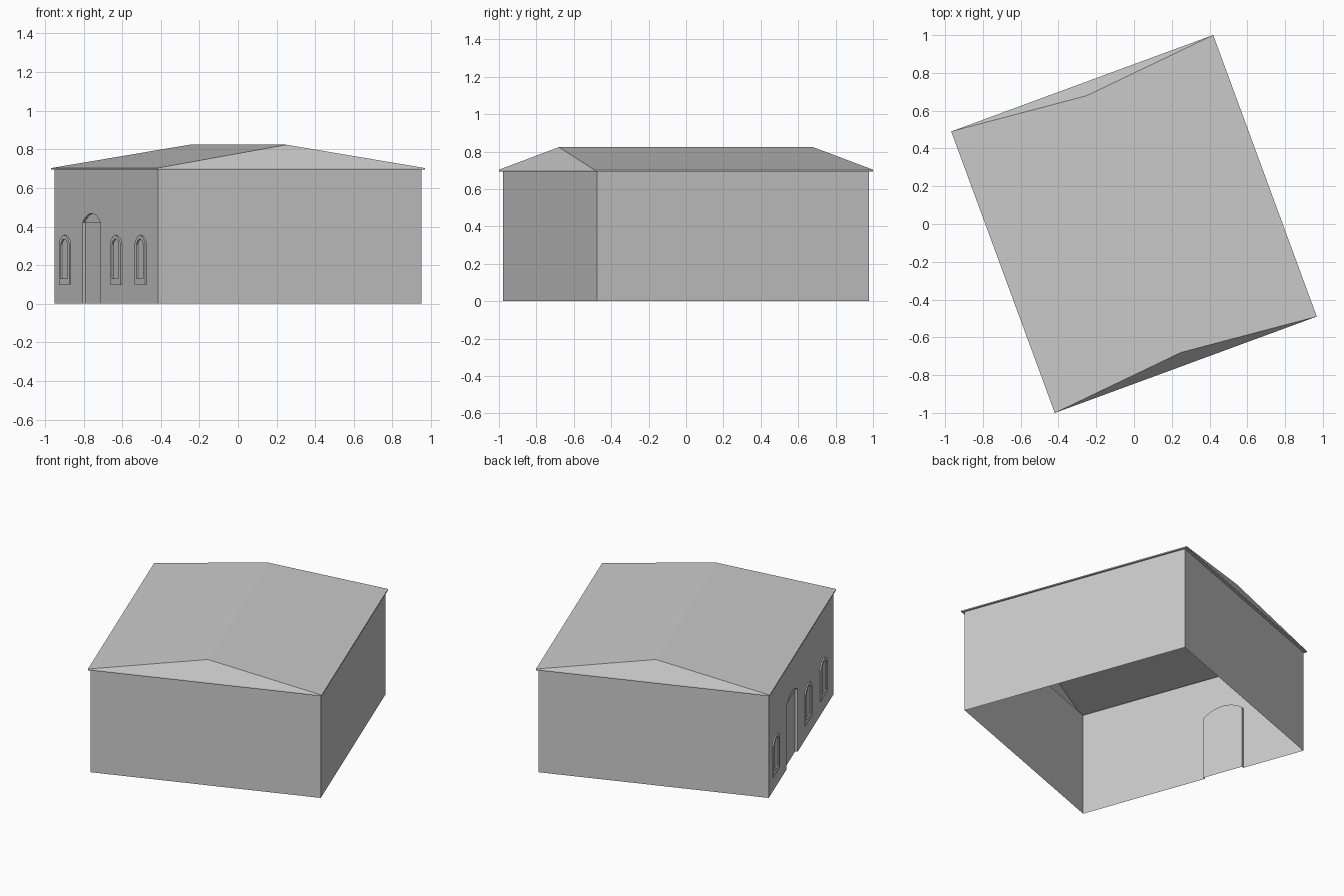
import bpy, bmesh, math

if "Cube" in bpy.data.objects:
    bpy.data.objects.remove(bpy.data.objects["Cube"], do_unlink=True)

grey = bpy.data.materials.new("plain_grey")
grey.use_nodes = True
grey.diffuse_color = (0.6, 0.6, 0.6, 1)
grey.node_tree.nodes["Principled BSDF"].inputs["Base Color"].default_value = (0.6, 0.6, 0.6, 1)

TURN = math.radians(20.2)          # the building stands turned on its plot
WALL_X, WALL_Y, WALL_H = 0.728, 0.775, 0.695
EAVE_X, EAVE_Y, EAVE_Z = 0.739, 0.794, 0.703
RIDGE_Y, RIDGE_Z = 0.724, 0.824
DOOR_Y, DOOR_HALF, DOOR_SPRING, DOOR_RISE, DOOR_DEPTH = 0.218, 0.135, 0.42, 0.048, 0.016
WINDOW_CENTRES = (0.61, -0.158, -0.527)


def finish(name, bm):
    bmesh.ops.remove_doubles(bm, verts=bm.verts, dist=1e-5)
    bmesh.ops.recalc_face_normals(bm, faces=bm.faces)
    mesh = bpy.data.meshes.new(name)
    bm.to_mesh(mesh)
    bm.free()
    mesh.materials.append(grey)
    obj = bpy.data.objects.new(name, mesh)
    obj.rotation_euler.z = TURN
    bpy.context.scene.collection.objects.link(obj)
    return obj


def face(bm, points):
    return bm.faces.new([bm.verts.new(p) for p in points])


def strip(bm, a, b, closed=False):
    """Quads joining two matching point loops."""
    n = len(a)
    for i in range(n if closed else n - 1):
        j = (i + 1) % n
        face(bm, (a[i], a[j], b[j], b[i]))


def arch(x, centre, half, bottom, spring, rise, steps=12):
    """Opening outline with a segmental arch, on the facade plane x."""
    radius = (half * half + rise * rise) / (2 * rise)
    angle = math.asin(min(1, half / radius))
    pts = [(x, centre - half, bottom)]
    for i in range(steps + 1):
        a = angle * (2 * i / steps - 1)
        pts.append((x, centre + radius * math.sin(a),
                    spring + rise - radius + radius * math.cos(a)))
    return pts + [(x, centre + half, bottom)]


def rectangle(x, y, z):
    return [(-x, -y, z), (x, -y, z), (x, y, z), (-x, y, z)]


# Walls: open shell, with the doorway cut out of the facade
bm = bmesh.new()
base, top = rectangle(WALL_X, WALL_Y, 0), rectangle(WALL_X, WALL_Y, WALL_H)
strip(bm, base, top)
opening = arch(-WALL_X, DOOR_Y, DOOR_HALF, 0, DOOR_SPRING, DOOR_RISE)
face(bm, [base[0]] + opening + [base[3], top[3], top[0]])
finish("walls", bm)

# Door: reveal and recessed leaf
bm = bmesh.new()
leaf = [(x + DOOR_DEPTH, y, z) for x, y, z in opening]
strip(bm, opening, leaf)
face(bm, leaf)
finish("recessed_door", bm)

# Arched panel over the door, a little in front of the leaf
bm = bmesh.new()
back = leaf[1:-1]
front = [(x - 0.004, y, z) for x, y, z in back]
face(bm, front)
strip(bm, front, back, closed=True)
finish("door_arch_panel", bm)

# Window frames: raised arched surrounds on the facade
for number, centre in enumerate(WINDOW_CENTRES, 1):
    bm = bmesh.new()
    loops = []
    for half, bottom, spring, rise in ((0.079, 0.10, 0.312, 0.043), (0.050, 0.13, 0.308, 0.027)):
        for x in (-WALL_X, -WALL_X - 0.008):
            loops.append(arch(x, centre, half, bottom, spring, rise))
    outer_back, outer_front, inner_back, inner_front = loops
    strip(bm, outer_back, outer_front, closed=True)
    strip(bm, outer_front, inner_front, closed=True)
    strip(bm, inner_front, inner_back, closed=True)
    finish(f"window_frame_{number}", bm)

# Roof: steep little hips at both ends, thin fascia and soffit
bm = bmesh.new()
eave, lower = rectangle(EAVE_X, EAVE_Y, EAVE_Z), rectangle(EAVE_X, EAVE_Y, WALL_H)
ridge_front, ridge_back = (0, -RIDGE_Y, RIDGE_Z), (0, RIDGE_Y, RIDGE_Z)
face(bm, (eave[0], eave[1], ridge_front))
face(bm, (eave[1], eave[2], ridge_back, ridge_front))
face(bm, (eave[2], eave[3], ridge_back))
face(bm, (eave[3], eave[0], ridge_front, ridge_back))
strip(bm, lower, eave, closed=True)
strip(bm, top, lower, closed=True)
finish("hipped_roof", bm)
